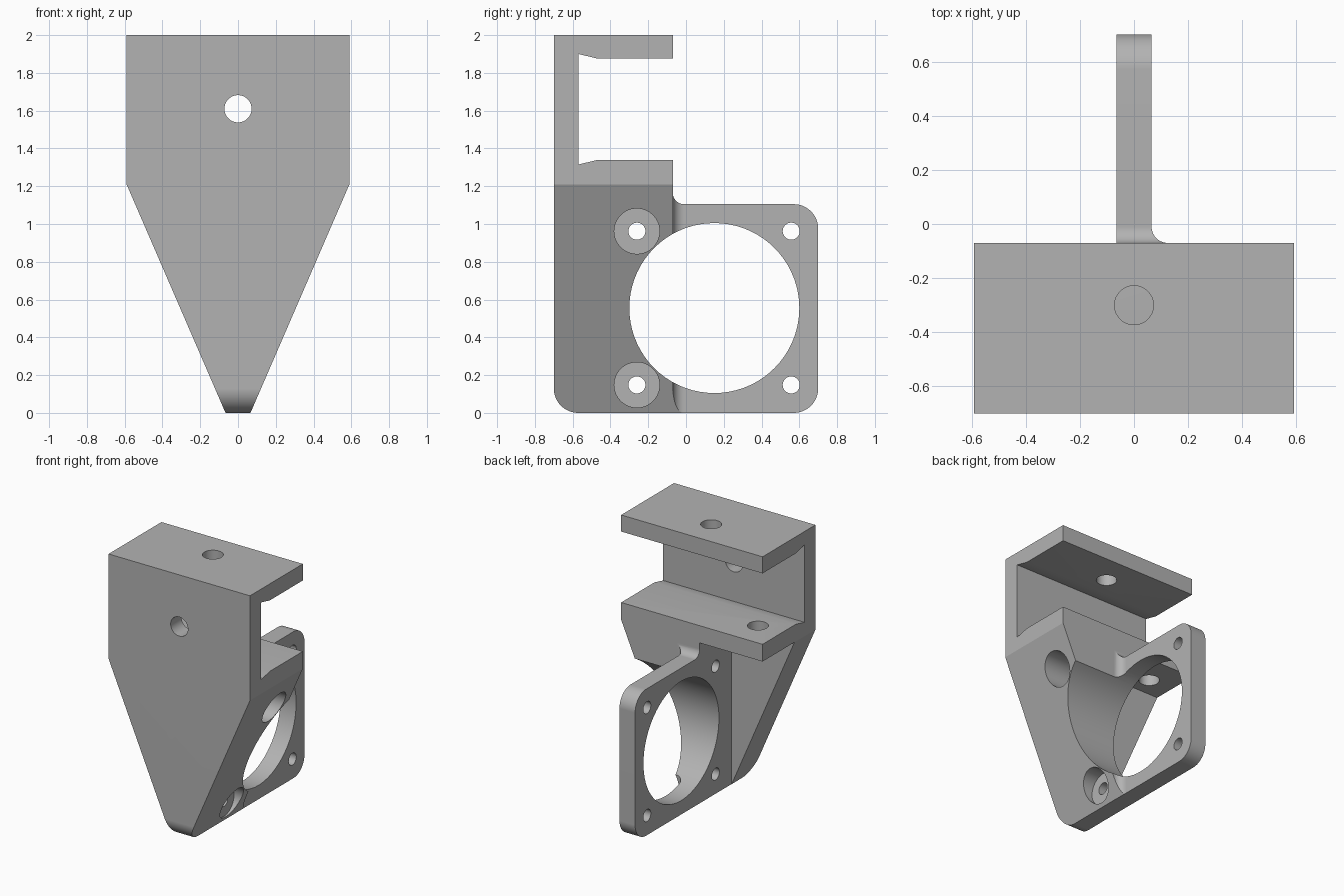
import bpy, bmesh
from math import sin, cos, radians
from mathutils import Vector

cube = bpy.data.objects.get("Cube")
if cube:
    bpy.data.objects.remove(cube)

HALF_W, PLATE, TAPER_Z = 0.59, 0.065, 1.21
BACK_Y, FRONT_Y, POCKET_Y = -0.07, -0.7, -0.45


def arc(cx, cy, r, start, end, steps=14):
    """Points along a circular arc, angles in degrees."""
    angles = [radians(start + (end - start) * i / steps) for i in range(steps + 1)]
    return [(cx + r * cos(a), cy + r * sin(a)) for a in angles]


def prism(name, points, axis, low, high):
    """Extrude a profile along an axis; the profile uses the other two axes in order."""
    def place(p):
        co = list(p)
        co.insert("xyz".index(axis), low)
        return co
    bm = bmesh.new()
    face = bm.faces.new([bm.verts.new(place(p)) for p in points])
    moved = bmesh.ops.extrude_face_region(bm, geom=[face])["geom"]
    shift = Vector([high - low if a == axis else 0 for a in "xyz"])
    bmesh.ops.translate(bm, vec=shift, verts=[v for v in moved if isinstance(v, bmesh.types.BMVert)])
    bmesh.ops.recalc_face_normals(bm, faces=bm.faces)
    mesh = bpy.data.meshes.new(name)
    bm.to_mesh(mesh)
    bm.free()
    obj = bpy.data.objects.new(name, mesh)
    bpy.context.collection.objects.link(obj)
    return obj


def hole(name, axis, u, v, r, low, high):
    return prism(name, arc(u, v, r, 0, 360, 72)[:-1], axis, low, high)


# Side profile: clamp jaws, front wall and fan plate in one outline
profile = (
    arc(-0.57, 0.13, 0.13, 270, 180)
    + [(FRONT_Y, 2), (BACK_Y, 2), (BACK_Y, 1.875), (-0.465, 1.875), (-0.57, 1.9),
       (-0.57, 1.315), (-0.465, 1.34), (BACK_Y, 1.34)]
    + arc(-0.01, 1.165, 0.06, 180, 270)
    + arc(0.57, 0.975, 0.13, 90, 0)
    + arc(0.57, 0.13, 0.13, 0, -90)
)
bracket = prism("fan_mount_bracket", profile, "x", -HALF_W, HALF_W)

cutters = []

# Tapered lower sides
for side in (-1, 1):
    wedge = [(0.0226, -0.1), (0.066, 0), (HALF_W, TAPER_Z), (1, TAPER_Z), (1, -0.1)]
    cutters.append(prism("taper_cutter", [(side * x, z) for x, z in wedge], "y", -1, 1))

# Space beside the fan plate, with a filleted root on the left
clear = [(1, BACK_Y), (1, 1), (PLATE, 1)] + arc(PLATE + 0.06, BACK_Y + 0.06, 0.06, 180, 270)
cutters.append(prism("left_clearance", clear, "z", -0.1, 1.3))
pocket = [(-1, POCKET_Y), (-PLATE, POCKET_Y), (-PLATE, 1), (-1, 1)]
cutters.append(prism("right_pocket", pocket, "z", -0.1, TAPER_Z))

# Fan opening, screw holes and counterbores
cutters.append(hole("fan_opening", "x", 0.15, 0.555, 0.45, -1, 1))
for z in (0.148, 0.962):
    for y in (-0.26, 0.557):
        cutters.append(hole("screw_hole", "x", y, z, 0.045, -1, 1))
    cutters.append(hole("counterbore", "x", -0.26, z, 0.12, PLATE, 1))

# Clamp holes in the front wall and both jaws
cutters.append(hole("front_hole", "y", 0, 1.61, 0.072, -1, -0.3))
cutters.append(hole("upper_jaw_hole", "z", 0, -0.3, 0.072, 1.7, 2.1))
cutters.append(hole("lower_jaw_hole", "z", -0.39, -0.3, 0.072, 1.1, 1.5))

for cutter in cutters:
    cutter.hide_render = True
    mod = bracket.modifiers.new(cutter.name, "BOOLEAN")
    mod.operation = "DIFFERENCE"
    mod.solver = "EXACT"
    mod.object = cutter

# Bake the cuts and drop the cutters
bpy.context.view_layer.update()
graph = bpy.context.evaluated_depsgraph_get()
finished = bpy.data.meshes.new_from_object(bracket.evaluated_get(graph))
bracket.modifiers.clear()
bracket.data = finished
for cutter in cutters:
    bpy.data.objects.remove(cutter)

# Plain grey material
grey = bpy.data.materials.new("plain_grey")
grey.use_nodes = True
colour = (0.45, 0.45, 0.45, 1)
grey.diffuse_color = colour
grey.node_tree.nodes["Principled BSDF"].inputs["Base Color"].default_value = colour
finished.materials.clear()
finished.materials.append(grey)

# Smooth rounds, crisp edges
bpy.ops.object.select_all(action="DESELECT")
bracket.select_set(True)
bpy.context.view_layer.objects.active = bracket
bpy.ops.object.shade_smooth_by_angle(angle=radians(15))
weighted = bracket.modifiers.new("weighted_normals", "WEIGHTED_NORMAL")
weighted.keep_sharp = True
